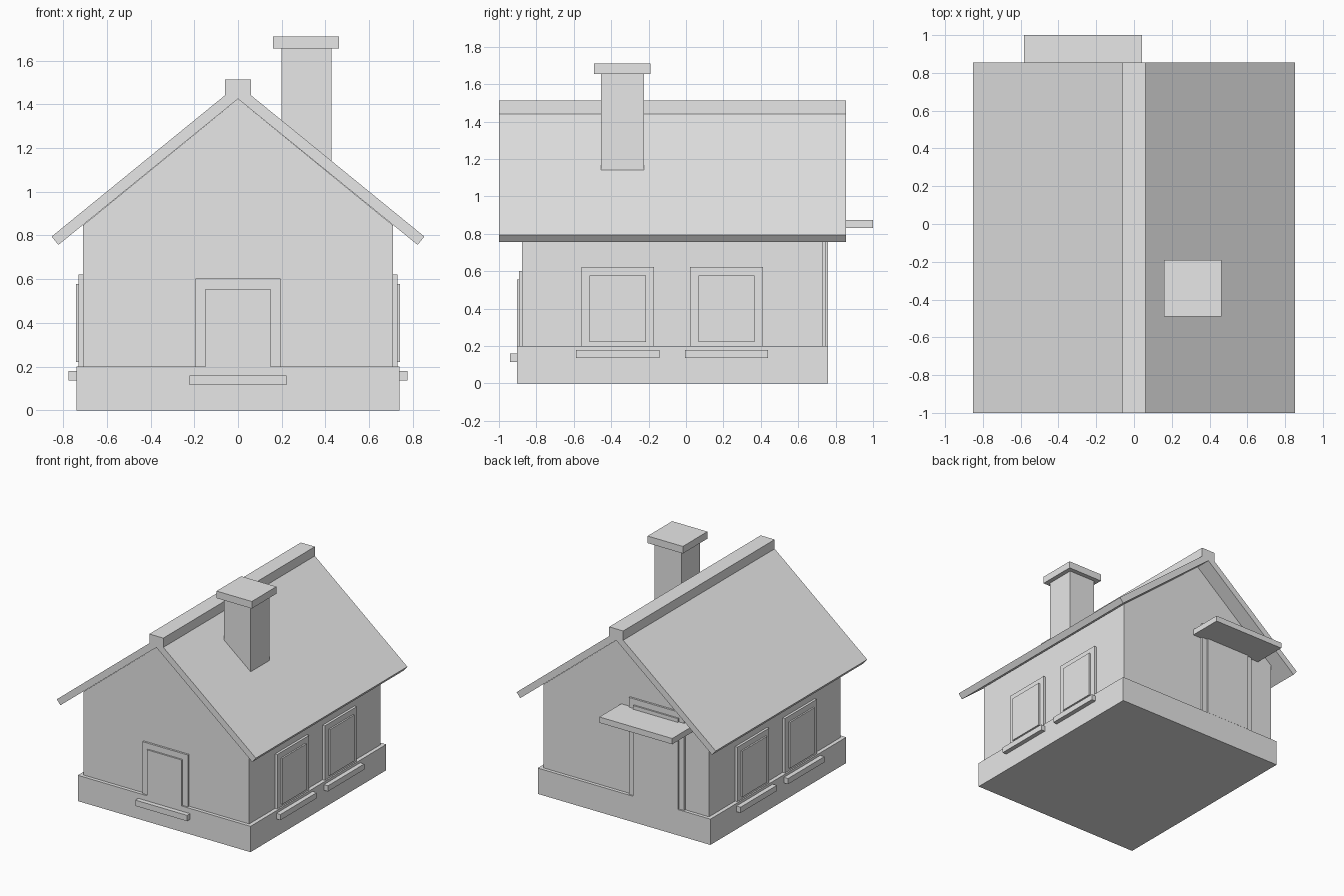
import bpy
import bmesh

cube = bpy.data.objects.get("Cube")
if cube:
    bpy.data.objects.remove(cube, do_unlink=True)

grey = bpy.data.materials.new("plain_grey")
grey.use_nodes = True
colour = (0.8, 0.8, 0.8, 1)
grey.diffuse_color = colour
grey.node_tree.nodes["Principled BSDF"].inputs["Base Color"].default_value = colour

FRONT, BACK = -0.877, 0.732      # end walls
SIDE = 0.71                      # half width of the walls
PLINTH = 0.2                     # plinth height
APEX, SLOPE = 1.425, 0.816       # roof underside


def prism(name, profile, y0, y1):
    """Extrude an x-z profile along y."""
    bm = bmesh.new()
    face = bm.faces.new([bm.verts.new((x, y0, z)) for x, z in profile])
    out = bmesh.ops.extrude_face_region(bm, geom=[face])["geom"]
    verts = [v for v in out if isinstance(v, bmesh.types.BMVert)]
    bmesh.ops.translate(bm, vec=(0, y1 - y0, 0), verts=verts)
    bmesh.ops.recalc_face_normals(bm, faces=bm.faces)
    mesh = bpy.data.meshes.new(name)
    bm.to_mesh(mesh)
    bm.free()
    mesh.materials.append(grey)
    obj = bpy.data.objects.new(name, mesh)
    bpy.context.collection.objects.link(obj)
    return obj


def box(name, x0, x1, y0, y1, z0, z1):
    return prism(name, [(x0, z0), (x1, z0), (x1, z1), (x0, z1)], y0, y1)


def door(name, centre, half, top, wall, out):
    """Flat surround with a slightly prouder door leaf."""
    trim = 0.046
    for part, h, t, depth in (("frame", half, top, 0.015),
                              ("leaf", half - trim, top - trim, 0.027)):
        y0, y1 = sorted((wall - out * 0.02, wall + out * depth))
        box(f"{name}_{part}", centre - h, centre + h, y0, y1, PLINTH, t)


# Plinth and gabled walls
box("plinth", -0.74, 0.74, FRONT - 0.027, BACK + 0.026, 0, PLINTH)
eave = APEX - SLOPE * SIDE
prism("walls", [(-SIDE, PLINTH), (SIDE, PLINTH), (SIDE, eave),
                (0, APEX), (-SIDE, eave)], FRONT, BACK)

# Roof slabs joined at the ridge, with a square ridge cap
right = [(0, APEX + 0.065), (0.853, 0.795), (0.822, 0.757), (0, APEX)]
left = [(-x, z) for x, z in right[1:3]][::-1]
prism("roof", right + left, -1, 0.855)
prism("ridge_cap", [(-0.06, 1.44), (0.06, 1.44), (0.06, 1.513), (-0.06, 1.513)],
      -1, 0.855)

# Chimney
box("chimney_stack", 0.198, 0.427, -0.455, -0.225, 1.05, 1.655)
box("chimney_cap", 0.16, 0.462, -0.491, -0.19, 1.655, 1.71)

# Front door and its step
door("front_door", 0, 0.195, 0.602, FRONT, -1)
box("front_step", -0.222, 0.222, -0.94, -0.89, 0.115, 0.16)

# Back door and canopy
door("back_door", -0.27, 0.237, 0.95, BACK, 1)
box("back_canopy", -0.582, 0.042, BACK - 0.02, 1, 0.83, 0.875)

# Two windows on each long side
for side, label in ((1, "left"), (-1, "right")):
    for i, y in enumerate((-0.365, 0.217)):
        parts = (("frame", 0.195, SIDE - 0.02, 0.729, PLINTH, 0.622),
                 ("pane", 0.15, SIDE - 0.02, 0.741, 0.222, 0.578),
                 ("sill", 0.222, 0.72, 0.775, 0.136, 0.18))
        for part, half, x0, x1, z0, z1 in parts:
            a, b = sorted((side * x0, side * x1))
            box(f"{label}_window_{part}_{i + 1}", a, b, y - half, y + half, z0, z1)
